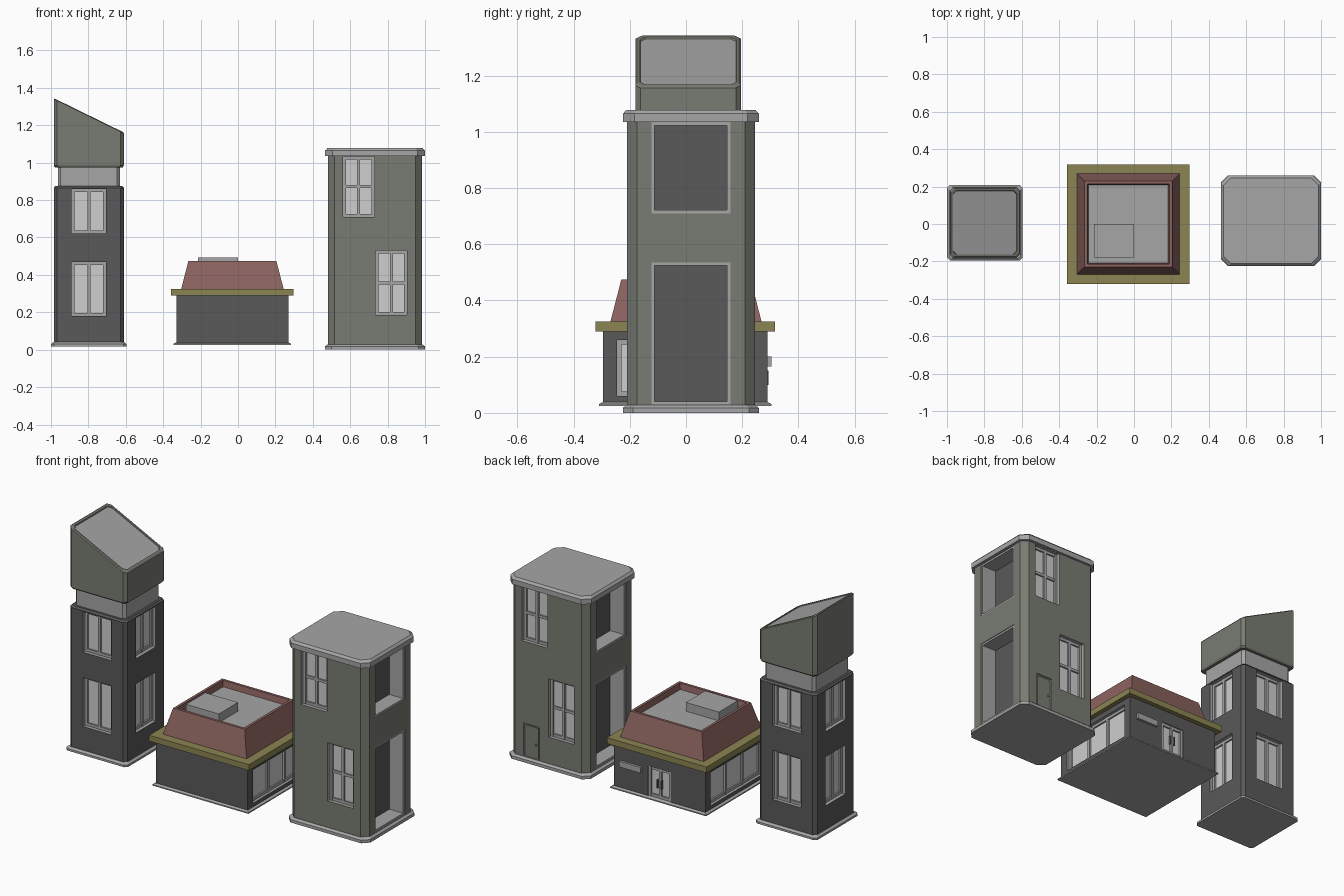
import bpy, bmesh
from mathutils import Vector

old = bpy.data.objects.get("Cube")
if old:
    bpy.data.objects.remove(old, do_unlink=True)


def material(name, r, g, b):
    m = bpy.data.materials.new(name)
    m.use_nodes = True
    m.diffuse_color = (r, g, b, 1)
    m.node_tree.nodes["Principled BSDF"].inputs["Base Color"].default_value = (r, g, b, 1)
    return m


stone = material("green grey stone", .19, .20, .17)
dark = material("dark grey wall", .10, .10, .10)
trim = material("mid grey trim", .38, .38, .38)
glass = material("pale glass", .62, .62, .62)
red = material("red brown roof", .26, .125, .115)
olive = material("olive eave", .26, .235, .085)


def finish(name, bm, mats):
    bmesh.ops.recalc_face_normals(bm, faces=bm.faces)
    me = bpy.data.meshes.new(name)
    bm.to_mesh(me)
    bm.free()
    for m in mats:
        me.materials.append(m)
    ob = bpy.data.objects.new(name, me)
    bpy.context.scene.collection.objects.link(ob)
    return ob


def loft(name, rect, chamfer, levels, mat, cap=None, slope=None):
    """Stack of chamfered rectangles; each level is (height, outset)."""
    bm = bmesh.new()
    x0, x1, y0, y1 = rect
    rings = []
    for i, (z, o) in enumerate(levels):
        a, b, c, d = x0 - o, x1 + o, y0 - o, y1 + o
        k = chamfer
        pts = [(a + k, c), (b - k, c), (b, c + k), (b, d - k),
               (b - k, d), (a + k, d), (a, d - k), (a, c + k)]
        if not k:
            pts = pts[1::2]
        tilt = slope if slope and i >= 2 else 0
        rings.append([bm.verts.new((x, y, z + tilt * (x - x0))) for x, y in pts])
    for low, high in zip(rings, rings[1:]):
        for j in range(len(low)):
            n = (j + 1) % len(low)
            bm.faces.new((low[j], low[n], high[n], high[j]))
    bm.faces.new(rings[0])
    bm.faces.new(rings[-1]).material_index = 1 if cap else 0
    return finish(name, bm, [mat, cap] if cap else [mat])


def add_box(bm, lo, hi):
    lo, hi = Vector(lo), Vector(hi)
    vs = bmesh.ops.create_cube(bm, size=1)["verts"]
    for v in vs:
        v.co = (lo + hi) / 2 + v.co * (hi - lo)


def wall_box(bm, rect, side, u0, u1, z0, z1, d0, d1):
    """Box on one wall; u runs along the wall, d is distance out from it."""
    x0, x1, y0, y1 = rect
    if side in ("front", "back"):
        s, base = (-1, y0) if side == "front" else (1, y1)
        a, b = sorted((base + s * d0, base + s * d1))
        add_box(bm, (u0, a, z0), (u1, b, z1))
    else:
        s, base = (1, x1) if side == "left" else (-1, x0)
        a, b = sorted((base + s * d0, base + s * d1))
        add_box(bm, (a, u0, z0), (b, u1, z1))


def boxes(name, rect, parts, mat):
    bm = bmesh.new()
    for p in parts:
        wall_box(bm, rect, *p)
    return finish(name, bm, [mat])


def carve(body, rect, openings):
    """Cut openings (side, u0, u1, z0, z1, depth) and line them with trim."""
    cutter = boxes("opening_cutter", rect, [(*o[:5], -o[5], .05) for o in openings], trim)
    cutter.hide_render = True
    mod = body.modifiers.new("openings", "BOOLEAN")
    mod.object, mod.operation, mod.solver = cutter, "DIFFERENCE", "EXACT"
    mod.material_mode = "TRANSFER"
    graph = bpy.context.evaluated_depsgraph_get()
    me = bpy.data.meshes.new_from_object(body.evaluated_get(graph))
    body.modifiers.clear()
    body.data = me
    bpy.data.objects.remove(cutter, do_unlink=True)


def window(name, rect, opening, cols, rows, bar=.016):
    """Glass sheet at the back of an opening with a grid of bars."""
    side, u0, u1, z0, z1, depth = opening
    boxes(name + "_glass", rect, [(side, u0, u1, z0, z1, -depth - .003, -depth + .005)], glass)
    bars = []
    for i in range(cols + 1):
        u = u0 + bar / 2 + (u1 - u0 - bar) * i / cols
        bars.append((side, u - bar / 2, u + bar / 2, z0, z1, -depth, -depth + .016))
    for i in range(rows + 1):
        z = z0 + bar / 2 + (z1 - z0 - bar) * i / rows
        bars.append((side, u0, u1, z - bar / 2, z + bar / 2, -depth, -depth + .014))
    boxes(name + "_frame", rect, bars, trim)


SIDES = ("front", "back", "left", "right")

# Slant-roofed tower
T = (-.985, -.61, -.18, .195)
tx, ty = (T[0] + T[1]) / 2, (T[2] + T[3]) / 2
loft("tower_base", T, .015, [(.018, .014), (.03, .014), (.04, .002)], trim)
tower = loft("tower_walls", T, .018, [(.035, 0), (.865, 0), (.875, -.008)], dark)
holes = []
for side in SIDES:
    mid = tx if side in ("front", "back") else ty
    for z0, z1 in ((.18, .47), (.62, .86)):
        holes.append((side, mid - .093, mid + .093, z0, z1, .035))
carve(tower, T, holes)
for i, h in enumerate(holes):
    window(f"tower_window_{i}", T, h, 2, 1)
loft("tower_neck", T, .015, [(.87, -.022), (.985, -.022)], trim)
loft("tower_roof", T, .018, [(.975, -.006), (.985, 0), (1.34, 0), (1.345, -.006),
                             (1.345, -.016), (1.339, -.018)], stone, trim, slope=-.49)

# Low shop with mansard roof
S = (-.33, .27, -.295, .29)
loft("shop_base", S, 0, [(.025, .014), (.032, .014), (.038, .002)], trim)
shop = loft("shop_walls", S, 0, [(.033, 0), (.295, 0)], dark)
side_windows = [(s, -.245, .24, .06, .26, .03) for s in ("left", "right")]
shop_door = ("back", -.105, .045, .038, .215, .02)
carve(shop, S, side_windows + [shop_door])
for o in side_windows:
    window(f"shop_{o[0]}_window", S, o, 3, 1)
window("shop_door", S, shop_door, 2, 1)
boxes("shop_door_handles", S, [("back", u, u + .006, .1, .15, -.01, .004)
                               for u in (-.046, -.02)], dark)
boxes("shop_wall_plate", S, [("back", .085, .225, .165, .2, 0, .014)], trim)
loft("shop_eave", S, 0, [(.29, .027), (.325, .027)], olive)
R = (-.305, .245, -.27, .27)
loft("shop_roof", R, 0, [(.32, 0), (.475, -.04), (.475, -.056), (.44, -.062)], red, trim)
bm = bmesh.new()
add_box(bm, (-.215, -.18, .43), (0, 0, .492))
finish("roof_vent_box", bm, [trim])

# Tall block with recessed bays
B = (.48, .985, -.21, .245)
bx, by = (B[0] + B[1]) / 2, (B[2] + B[3]) / 2
loft("block_base", B, .035, [(0, .014), (.018, .014), (.028, .002)], trim)
block = loft("block_walls", B, .035, [(.022, 0), (1.04, 0)], stone)
bays = [(s, by - .14, by + .14, z0, z1, .1) for s in ("left", "right")
        for z0, z1 in ((.03, .535), (.71, 1.034))]
panes = []
for side, s in (("front", 1), ("back", -1)):
    for lo, z0, z1 in ((-1, .71, 1.034), (1, .185, .53)):
        c = bx + s * lo * .087
        panes.append((side, c - .084, c + .084, z0, z1, .035))
block_door = ("back", .79, .895, .03, .225, .012)
carve(block, B, bays + panes + [block_door])
for i, p in enumerate(panes):
    window(f"block_window_{i}", B, p, 2, 2)
for i, (s, u0, u1, z0, z1, d) in enumerate(bays):
    boxes(f"bay_panel_{i}", B, [(s, u0, u1, z0, z1, -d - .003, -d + .005)], dark)
    e = .011
    boxes(f"bay_rim_{i}", B, [(s, u0, u0 + e, z0, z1, -d, -.004), (s, u1 - e, u1, z0, z1, -d, -.004),
                              (s, u0, u1, z0, z0 + e, -d, -.004), (s, u0, u1, z1 - e, z1, -d, -.004)], trim)
boxes("block_door_leaf", B, [("back", .80, .885, .03, .215, -.013, -.005)], stone)
boxes("block_door_knob", B, [("back", .808, .816, .11, .12, -.008, .004)], trim)
loft("block_cap", B, .04, [(1.035, .014), (1.065, .014), (1.078, .002)], trim)
